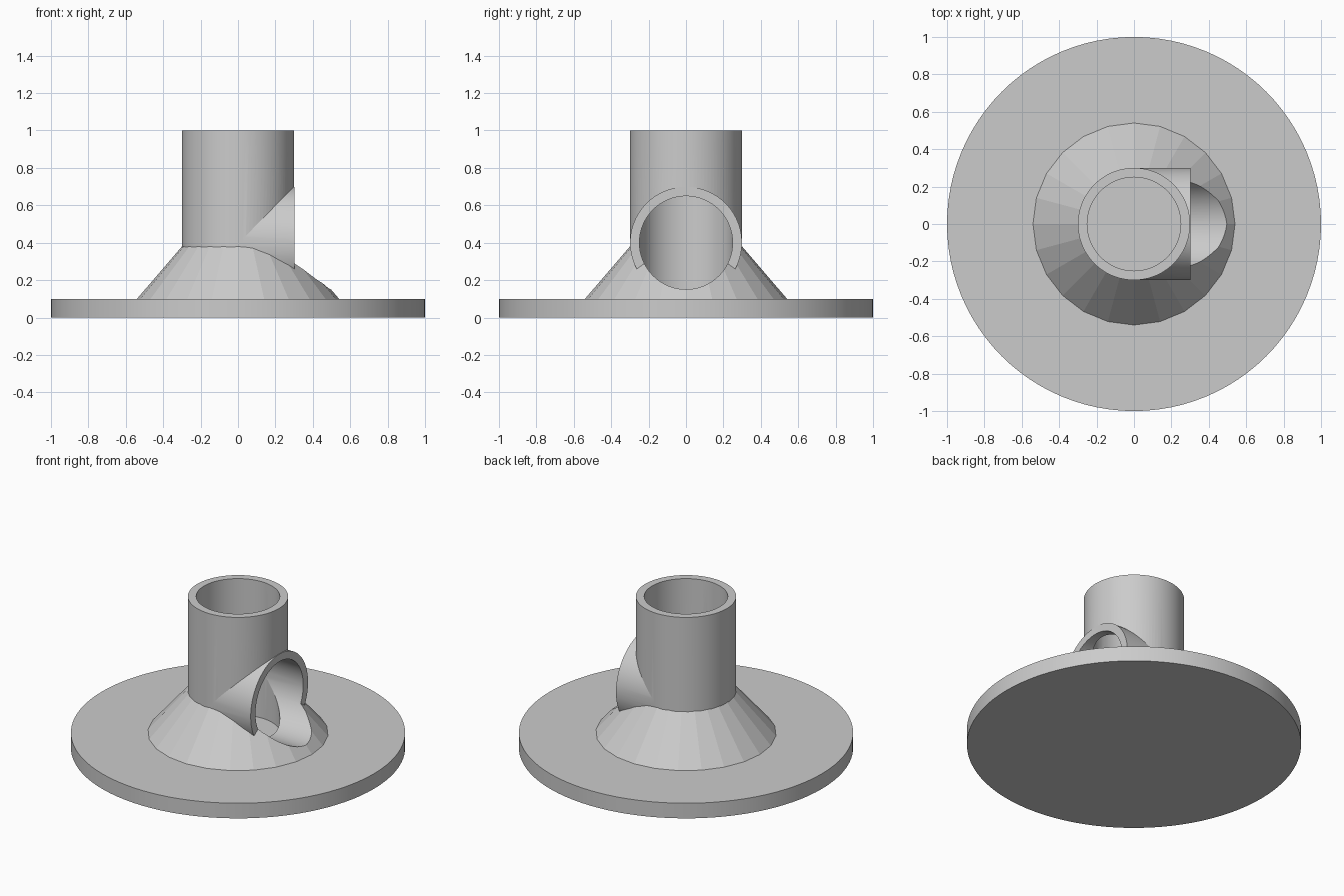
import bpy
import math

if "Cube" in bpy.data.objects:
    bpy.data.objects.remove(bpy.data.objects["Cube"], do_unlink=True)

grey = bpy.data.materials.new("plain grey")
grey.use_nodes = True
colour = (0.6, 0.6, 0.6, 1)
grey.diffuse_color = colour
grey.node_tree.nodes["Principled BSDF"].inputs["Base Color"].default_value = colour


def upright(name, r_bottom, r_top, z0, z1, sides=96):
    """Vertical cylinder or cone between two heights."""
    bpy.ops.mesh.primitive_cone_add(vertices=sides, radius1=r_bottom, radius2=r_top,
                                    depth=z1 - z0, location=(0, 0, (z0 + z1) / 2))
    ob = bpy.context.object
    ob.name = name
    ob.data.materials.append(grey)
    return ob


def sideways(name, radius, x0, x1, z):
    """Horizontal cylinder along x."""
    bpy.ops.mesh.primitive_cylinder_add(vertices=96, radius=radius, depth=x1 - x0,
                                        location=((x0 + x1) / 2, 0, z),
                                        rotation=(0, math.pi / 2, 0))
    ob = bpy.context.object
    ob.name = name
    ob.data.materials.append(grey)
    return ob


def combine(target, part, operation):
    """Apply a boolean and discard the operand."""
    bpy.context.view_layer.objects.active = target
    mod = target.modifiers.new(part.name, "BOOLEAN")
    mod.operation = operation
    mod.solver = "EXACT"
    mod.object = part
    bpy.ops.object.modifier_apply(modifier=mod.name)
    bpy.data.objects.remove(part, do_unlink=True)


# Wide round base, faceted collar, upright pipe and short side branch
fitting = upright("flanged_pipe_tee", 1, 1, 0, 0.1)
solids = [
    upright("collar", 0.583, 0.24, 0.05, 0.45, 24),
    upright("upright_pipe", 0.3, 0.3, 0.07, 1),
    sideways("side_branch", 0.299, 0.01, 0.302, 0.4),
]
for solid in solids:
    combine(fitting, solid, "UNION")

# Bores: one down to the base, one out through the branch and collar
bores = [
    upright("upright_bore", 0.25, 0.25, 0.1, 1.2),
    sideways("branch_bore", 0.249, 0.005, 0.8, 0.4),
]
for bore in bores:
    combine(fitting, bore, "DIFFERENCE")

# Round pipes stay smooth, collar facets stay flat
bpy.ops.object.select_all(action="DESELECT")
fitting.select_set(True)
bpy.context.view_layer.objects.active = fitting
bpy.ops.object.shade_smooth_by_angle(angle=math.radians(8))
